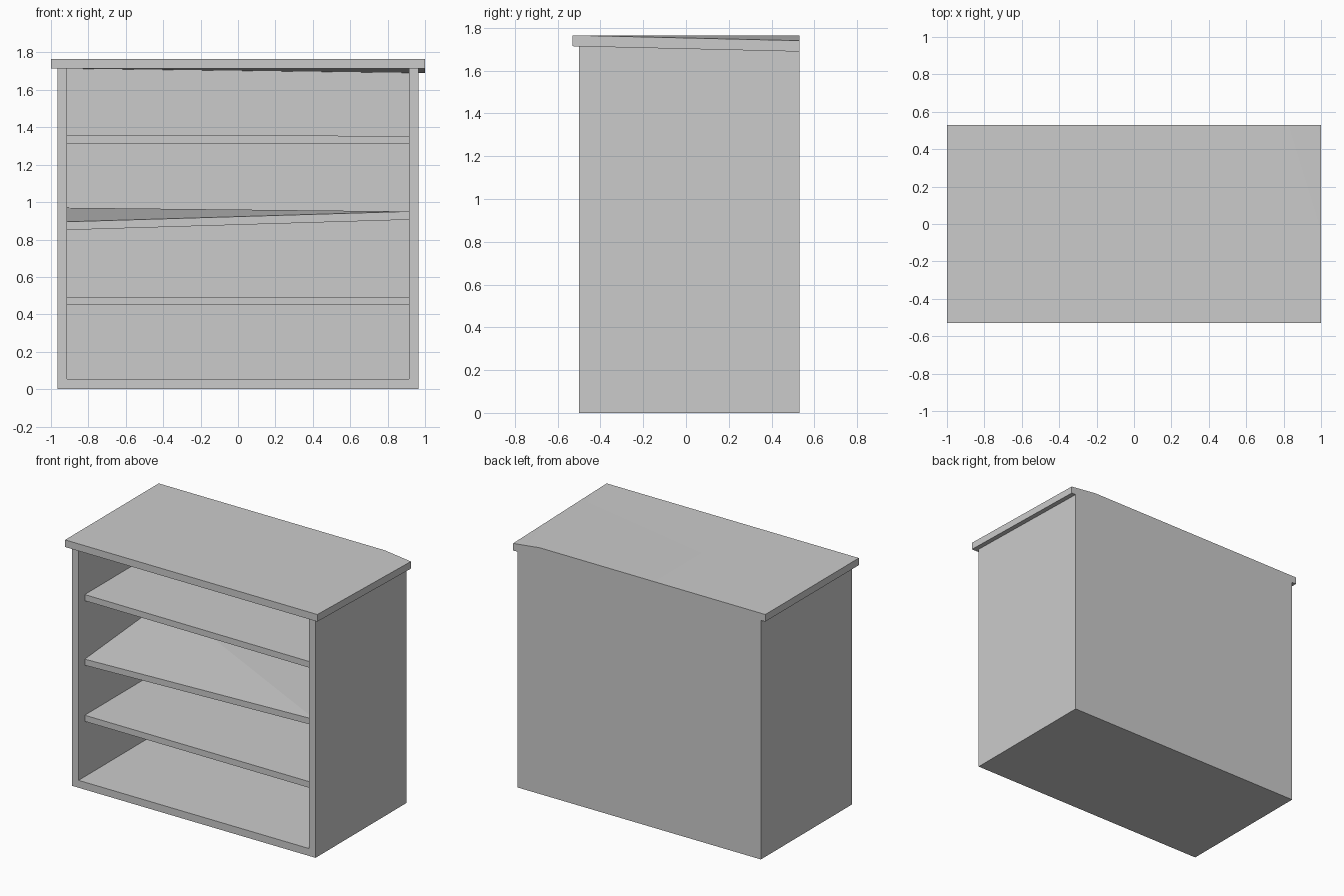
import bpy
import bmesh
import math

cube = bpy.data.objects.get("Cube")
if cube:
    bpy.data.objects.remove(cube, do_unlink=True)

grey = bpy.data.materials.new("light_grey")
grey.use_nodes = True
colour = (0.6, 0.6, 0.6, 1)
grey.diffuse_color = colour
grey.node_tree.nodes["Principled BSDF"].inputs["Base Color"].default_value = colour


def slab(name, outline, tops, bottoms):
    """Board with an anticlockwise plan outline and a height for each corner."""
    bm = bmesh.new()
    upper = [bm.verts.new((x, y, z)) for (x, y), z in zip(outline, tops)]
    lower = [bm.verts.new((x, y, z)) for (x, y), z in zip(outline, bottoms)]
    bm.faces.new(upper)
    bm.faces.new(lower[::-1])
    n = len(outline)
    for i in range(n):
        j = (i + 1) % n
        bm.faces.new((lower[i], lower[j], upper[j], upper[i]))
    # Split the warped faces along the diagonal from front right to back left
    for face, cut in ((upper, (upper[1], upper[3])), (lower, (lower[1], lower[3]))):
        bmesh.ops.connect_verts(bm, verts=list(cut))
    mesh = bpy.data.meshes.new(name)
    bm.to_mesh(mesh)
    bm.free()
    obj = bpy.data.objects.new(name, mesh)
    bpy.context.collection.objects.link(obj)
    mesh.materials.append(grey)
    return obj


def rect(x0, x1, y0, y1):
    return [(x0, y0), (x1, y0), (x1, y1), (x0, y1)]


def board(name, x0, x1, y0, y1, z0, z1):
    return slab(name, rect(x0, x1, y0, y1), [z1] * 4, [z0] * 4)


outer, inner = 0.965, 0.914
front, back, wall = -0.5, 0.53, 0.48
under, top = 1.714, 1.765

# Carcass
board("right_side_panel", -outer, -inner, front, back, 0, under)
board("left_side_panel", inner, outer, front, back, 0, under)
board("base_board", -inner, inner, front, back, 0, 0.053)
board("back_panel", -inner, inner, wall, back, 0.053, under)

# Shelves, each given by its corner heights: front -x, front +x, back +x, back -x
thick = 0.044
shelves = {
    "lower_shelf": [0.493] * 4,
    "middle_shelf": [0.895, 0.95, 0.95, 0.97],
    "upper_shelf": [1.358, 1.354, 1.354, 1.358],
}
for name, tops in shelves.items():
    slab(name, rect(-inner, inner, -0.43, wall), tops, [z - thick for z in tops])

# Countertop with one sagging back corner
dip = 0.025
outline = [(-1, -back), (1, -back), (1, back), (0.79, back), (-1, back)]
counter = slab("countertop", outline,
               [top, top, top - dip, top, top],
               [under, under, under - dip, under - dip * 0.9, under])
bpy.ops.object.select_all(action='DESELECT')
counter.select_set(True)
bpy.context.view_layer.objects.active = counter
bpy.ops.object.shade_smooth_by_angle(angle=math.radians(30))
